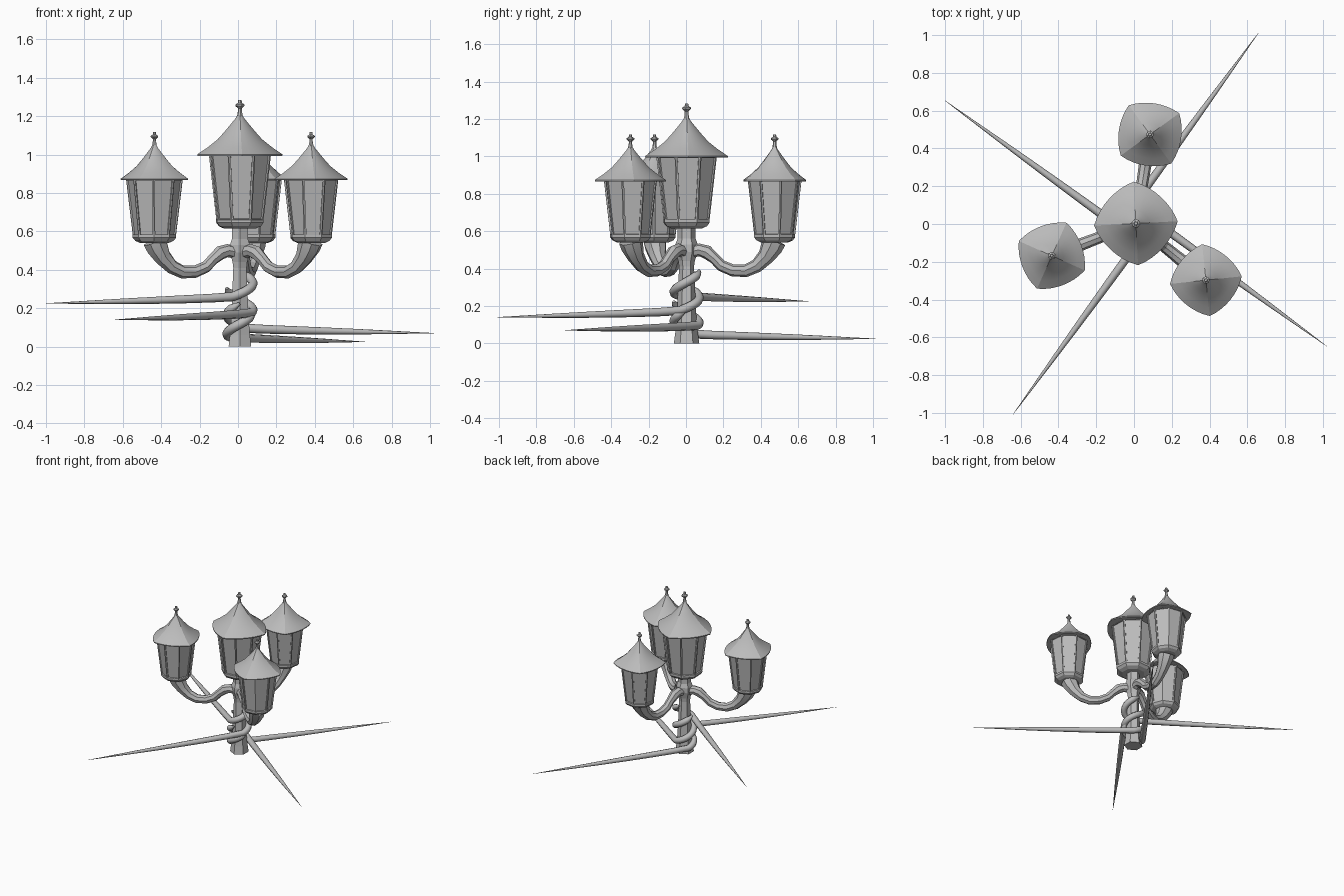
import bpy, bmesh, math
from mathutils import Vector, Matrix

cube = bpy.data.objects.get("Cube")
if cube:
    bpy.data.objects.remove(cube, do_unlink=True)

grey = bpy.data.materials.new("stone_grey")
grey.use_nodes = True
COLOUR = (0.5, 0.5, 0.5, 1)
grey.diffuse_color = COLOUR
grey.node_tree.nodes["Principled BSDF"].inputs["Base Color"].default_value = COLOUR

CENTRE = Vector((0.01, 0.003, 0))


def place(name, data, matrix=None, smooth=None):
    """Link an object holding the data, with optional smooth shading."""
    obj = bpy.data.objects.new(name, data)
    bpy.context.collection.objects.link(obj)
    obj.matrix_world = matrix or Matrix.Translation(CENTRE)
    if smooth:
        bpy.ops.object.select_all(action="DESELECT")
        obj.select_set(True)
        bpy.context.view_layer.objects.active = obj
        bpy.ops.object.shade_smooth_by_angle(angle=math.radians(smooth))
    return obj


def loft(name, profile, sides, phase=0, outline=lambda a: 1, inset=None):
    """Stack rings of (radius, height) into a capped solid."""
    bm = bmesh.new()
    rings = []
    for r, z in profile:
        ring = []
        for i in range(sides):
            a = phase + math.tau * i / sides
            k = r * outline(a)
            ring.append(bm.verts.new((k * math.cos(a), k * math.sin(a), z)))
        rings.append(ring)
    walls = []
    for low, high in zip(rings, rings[1:]):
        for i in range(sides):
            j = (i + 1) % sides
            walls.append(bm.faces.new((low[i], low[j], high[j], high[i])))
    bm.faces.new(rings[0][::-1])
    bm.faces.new(rings[-1])
    bm.normal_update()
    if inset:
        bmesh.ops.inset_individual(bm, faces=walls, thickness=inset, depth=0)
        bmesh.ops.inset_individual(bm, faces=walls, thickness=0.001, depth=-0.008)
    mesh = bpy.data.meshes.new(name)
    bm.to_mesh(mesh)
    bm.free()
    mesh.materials.append(grey)
    return mesh


def tube(name, points, radii, resolution, matrix=None, smooth=50):
    """Sweep a round section of changing radius along a path."""
    curve = bpy.data.curves.new(name, "CURVE")
    curve.dimensions = "3D"
    curve.bevel_depth = 1
    curve.bevel_resolution = resolution
    curve.use_fill_caps = True
    spline = curve.splines.new("POLY")
    spline.points.add(len(points) - 1)
    for p, co, r in zip(spline.points, points, radii):
        p.co = (*co, 1)
        p.radius = r
    temp = bpy.data.objects.new(name, curve)
    mesh = bpy.data.meshes.new_from_object(temp)
    bpy.data.objects.remove(temp)
    bpy.data.curves.remove(curve)
    mesh.name = name
    mesh.materials.clear()
    mesh.materials.append(grey)
    return place(name, mesh, matrix, smooth)


def roof_outline(a):
    """Square with outward-bowed sides, corners on the diagonals."""
    off = (a + math.pi / 4) % (math.pi / 2) - math.pi / 4
    return 0.87 + 0.13 * (off / (math.pi / 4)) ** 2


# Lantern parts, shared by all four lanterns
EIGHTH = math.pi / 8
lantern_parts = {
    "base": loft("lantern_base", [(0.075, -0.005), (0.1, 0.006), (0.113, 0.022),
                                  (0.113, 0.035), (0.104, 0.04)], 8, EIGHTH),
    "body": loft("lantern_body", [(0.112, 0.03), (0.148, 0.328)], 8, EIGHTH, inset=0.011),
    "roof": loft("lantern_roof", [(0.19, 0.322), (0.191, 0.329), (0.145, 0.36), (0.1, 0.396),
                                  (0.067, 0.433), (0.042, 0.463), (0.02, 0.49), (0.006, 0.515)],
                 32, 0, roof_outline),
    "finial": loft("lantern_finial", [(0.014, 0.495), (0.009, 0.525), (0.009, 0.535),
                                      (0.021, 0.546), (0.021, 0.552), (0.009, 0.56),
                                      (0.008, 0.572)], 6),
}


def lantern(prefix, location, turn, scale=1):
    matrix = (Matrix.Translation(location) @ Matrix.Rotation(turn, 4, "Z")
              @ Matrix.Scale(scale, 4))
    for part, mesh in lantern_parts.items():
        place(f"{prefix}_lantern_{part}", mesh, matrix, 25 if part == "roof" else None)


# Six-sided post
place("post", loft("post", [(0.068, 0), (0.06, 0.06), (0.052, 0.15), (0.046, 0.28), (0.04, 0.41),
                            (0.044, 0.44), (0.06, 0.49), (0.06, 0.53), (0.048, 0.56),
                            (0.048, 0.63)], 6, math.pi / 6))
lantern("top", CENTRE + Vector((0, 0, 0.62)), math.radians(48), 1.16)

# Three curved arms with lanterns on their ends
arm_path = [(0.02, 0.49), (0.07, 0.5), (0.11, 0.488), (0.15, 0.455), (0.19, 0.415), (0.25, 0.39),
            (0.32, 0.388), (0.38, 0.415), (0.43, 0.465), (0.46, 0.515), (0.475, 0.55)]
arm_radii = [0.034, 0.034, 0.037, 0.03, 0.031, 0.032, 0.034, 0.037, 0.046, 0.06, 0.064]
for name, degrees in (("back", 81), ("right", 201), ("left", 321)):
    turn = math.radians(degrees)
    matrix = Matrix.Translation(CENTRE) @ Matrix.Rotation(turn, 4, "Z")
    tube(f"{name}_arm", [(r, 0, z) for r, z in arm_path], arm_radii, 2, matrix, 20)
    lantern(name, matrix @ Vector((0.477, 0, 0.545)), turn)

# Four tendrils winding down the post and running out to points
WRAP = 0.068
for i, (degrees, start, tip) in enumerate(((144, 0.26, 0.225), (234, 0.175, 0.14),
                                           (324, 0.095, 0.07), (54, 0.05, 0.025))):
    out = math.radians(degrees)
    direction = Vector((math.cos(out), math.sin(out), 0))
    points, radii = [], []
    steps = 16
    for s in range(steps + 1):
        back = 1 - s / steps
        a = out + math.pi / 2 + back * math.radians(215)
        points.append(Vector((WRAP * math.cos(a), WRAP * math.sin(a),
                              start + 0.13 * back ** 1.2)))
        radii.append(0.024 * min(1, 0.3 + (1 - back) * 4))
    root = points[-1].copy()
    for t in (0.1, 0.25, 0.4, 0.55, 0.7, 0.85, 1):
        p = root + direction * 1.2 * t
        p.z = start + (tip - start) * t ** 0.7
        points.append(p)
        radii.append(max(0.0008, 0.023 * (1 - t ** 1.8)))
    tube(f"tendril_{i + 1}", points, radii, 2)
